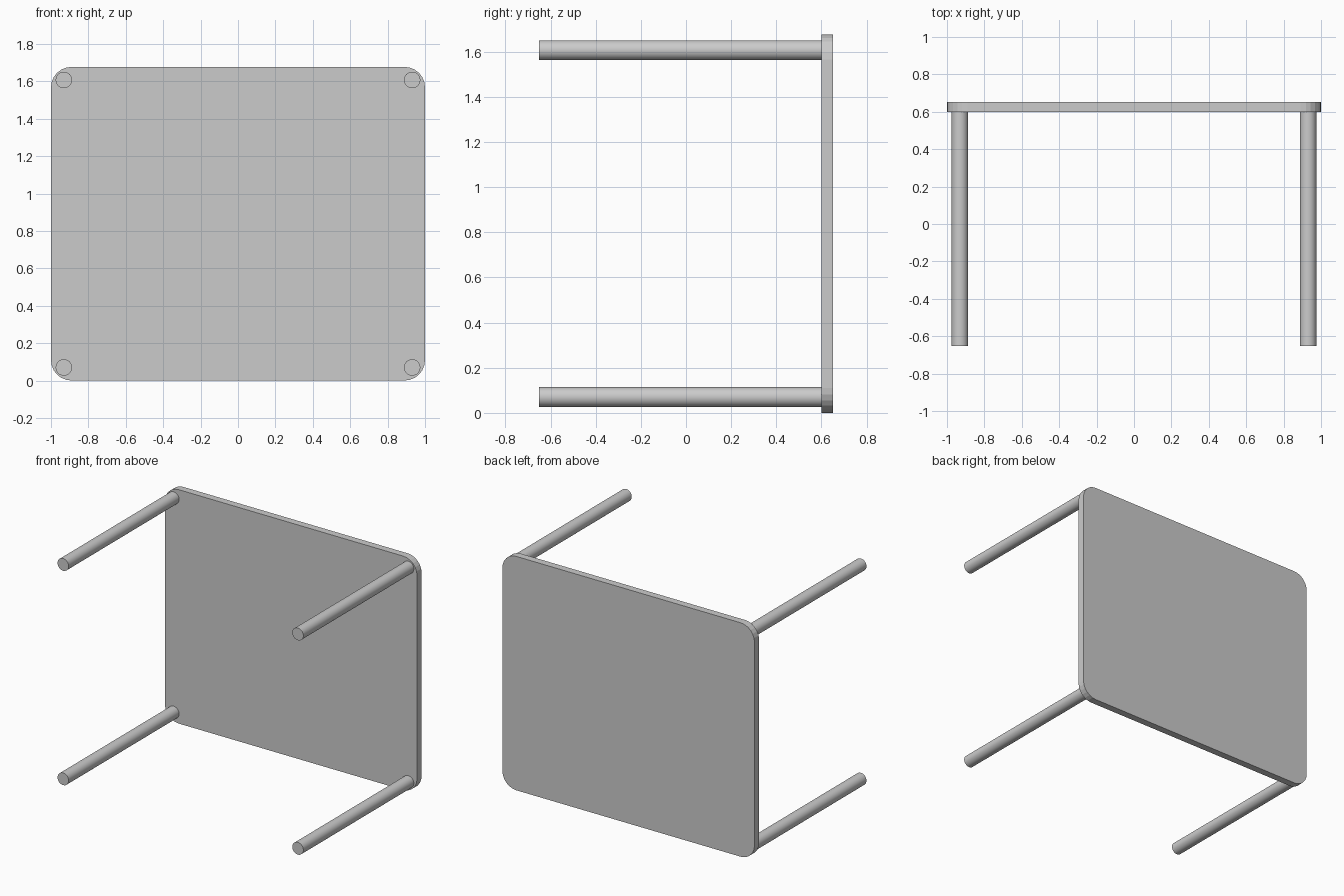
import bpy, bmesh
from math import sin, cos, pi
from mathutils import Matrix

if "Cube" in bpy.data.objects:
    bpy.data.objects.remove(bpy.data.objects["Cube"])

HALF_W, HEIGHT = 1.0, 1.677      # panel extents in x and z
Y_FRONT, Y_INNER, Y_BACK = -0.652, 0.60, 0.652
CORNER_R, CORNER_SEGS = 0.11, 6
LEG_R, LEG_X, LEG_Z = 0.044, 0.931, 0.07


def make_object(name, bm):
    bmesh.ops.recalc_face_normals(bm, faces=bm.faces)
    mesh = bpy.data.meshes.new(name)
    bm.to_mesh(mesh)
    bm.free()
    obj = bpy.data.objects.new(name, mesh)
    bpy.context.collection.objects.link(obj)
    return obj


# Tabletop: rounded rectangle standing on edge, extruded towards the back
bm = bmesh.new()
outline = []
corners = [(1, 1), (-1, 1), (-1, -1), (1, -1)]
for q, (sx, sz) in enumerate(corners):
    cx = sx * (HALF_W - CORNER_R)
    cz = HEIGHT / 2 + sz * (HEIGHT / 2 - CORNER_R)
    for i in range(CORNER_SEGS + 1):
        a = (q + i / CORNER_SEGS) * pi / 2
        outline.append(bm.verts.new((cx + CORNER_R * cos(a), Y_INNER, cz + CORNER_R * sin(a))))
face = bm.faces.new(outline)
ext = bmesh.ops.extrude_face_region(bm, geom=[face], use_keep_orig=True)
moved = [g for g in ext["geom"] if isinstance(g, bmesh.types.BMVert)]
bmesh.ops.translate(bm, verts=moved, vec=(0, Y_BACK - Y_INNER, 0))
make_object("tabletop", bm)

# Legs: four round posts pointing to the front
for side, sx in (("left", -1), ("right", 1)):
    for level, z in (("lower", LEG_Z), ("upper", HEIGHT - LEG_Z)):
        bm = bmesh.new()
        place = Matrix.Translation((sx * LEG_X, (Y_FRONT + Y_INNER) / 2, z)) @ Matrix.Rotation(pi / 2, 4, 'X')
        bmesh.ops.create_cone(bm, cap_ends=True, segments=32, radius1=LEG_R, radius2=LEG_R,
                              depth=Y_INNER - Y_FRONT, matrix=place)
        leg = make_object(f"{level}_{side}_leg", bm)
        bpy.ops.object.select_all(action='DESELECT')
        leg.select_set(True)
        bpy.context.view_layer.objects.active = leg
        bpy.ops.object.shade_smooth_by_angle()
